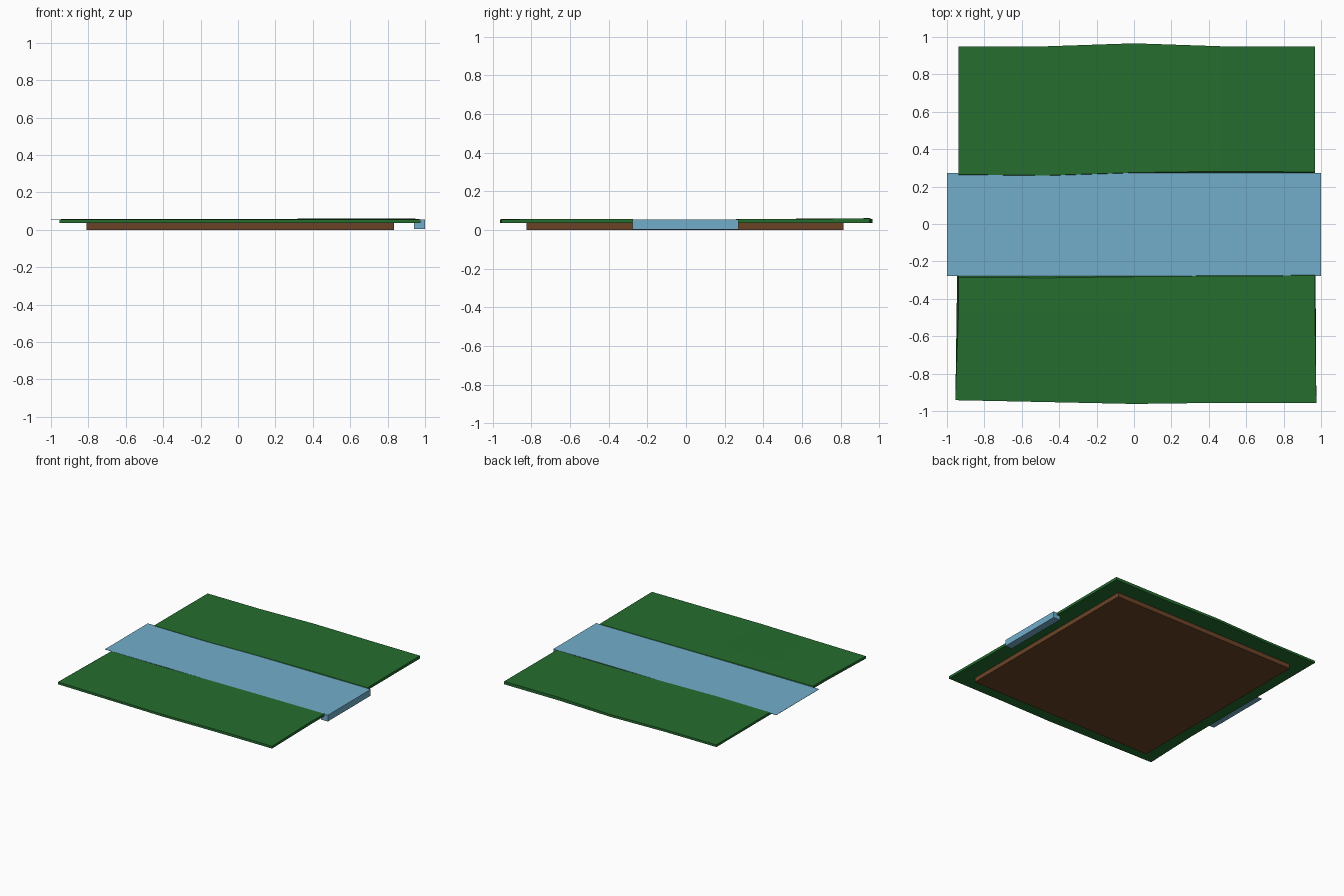
import bpy, bmesh

if "Cube" in bpy.data.objects:
    bpy.data.objects.remove(bpy.data.objects["Cube"])


def material(name, rgb):
    m = bpy.data.materials.new(name)
    m.diffuse_color = (*rgb, 1)
    m.use_nodes = True
    m.node_tree.nodes["Principled BSDF"].inputs["Base Color"].default_value = m.diffuse_color
    return m


def mesh_object(name, bm, mat):
    bmesh.ops.recalc_face_normals(bm, faces=bm.faces)
    me = bpy.data.meshes.new(name)
    bm.to_mesh(me)
    bm.free()
    me.materials.append(mat)
    ob = bpy.data.objects.new(name, me)
    bpy.context.collection.objects.link(ob)
    return ob


def loft(name, sections, mat):
    """Closed solid skinned through equal-length rings of points."""
    bm = bmesh.new()
    rings = [[bm.verts.new(p) for p in s] for s in sections]
    n = len(rings[0])
    for a, b in zip(rings, rings[1:]):
        for i in range(n):
            j = (i + 1) % n
            bm.faces.new((a[i], a[j], b[j], b[i]))
    bm.faces.new(rings[0])
    bm.faces.new(rings[-1])
    return mesh_object(name, bm, mat)


def box(name, x0, x1, y0, y1, z0, z1, mat):
    ring = lambda x: [(x, y0, z0), (x, y1, z0), (x, y1, z1), (x, y0, z1)]
    return loft(name, [ring(x0), ring(x1)], mat)


grass = material("grass", (0.018, 0.153, 0.028))
dirt = material("dirt", (0.147, 0.055, 0.020))
water = material("water", (0.17, 0.42, 0.59))

# Soil slab under the turf
box("soil_base", -0.81, 0.835, -0.825, 0.815, 0, 0.04, dirt)

# Turf with a shallow river channel, slightly uneven along its length
# Columns: x at south edge, x elsewhere, south y, bank ys, north y, south z, north z
columns = [
    (-0.955, -0.938, -0.942, -0.285, 0.265, 0.950, 0.055, 0.054),
    (-0.47, -0.47, -0.952, -0.288, 0.260, 0.950, 0.054, 0.054),
    (0.0, 0.0, -0.962, -0.282, 0.275, 0.966, 0.054, 0.055),
    (0.47, 0.47, -0.956, -0.278, 0.282, 0.950, 0.056, 0.061),
    (0.975, 0.967, -0.956, -0.276, 0.278, 0.950, 0.055, 0.059),
]
sections = []
for xs, x, ys, b0, b1, yn, zs, zn in columns:
    sections.append([
        (xs, ys, 0.036), (x, -0.47, 0.036), (x, b0, 0.036),
        (x, b1, 0.036), (x, yn, 0.036),
        (x, yn, zn), (x, b1, 0.056), (x, b1 - 0.01, 0.045),
        (x, b0 + 0.01, 0.045), (x, b0, 0.057), (x, -0.47, 0.058), (xs, ys, zs),
    ])
loft("grass_turf", sections, grass)

# River surface, thin at the inflow, dropping over the outflow edge
profile = [(-1.0, 0.052), (0.94, 0.052), (0.94, 0.003), (1.0, 0.003),
           (1.0, 0.054), (-1.0, 0.054)]
loft("river", [[(x, y, z) for x, z in profile] for y in (-0.278, 0.272)], water)
